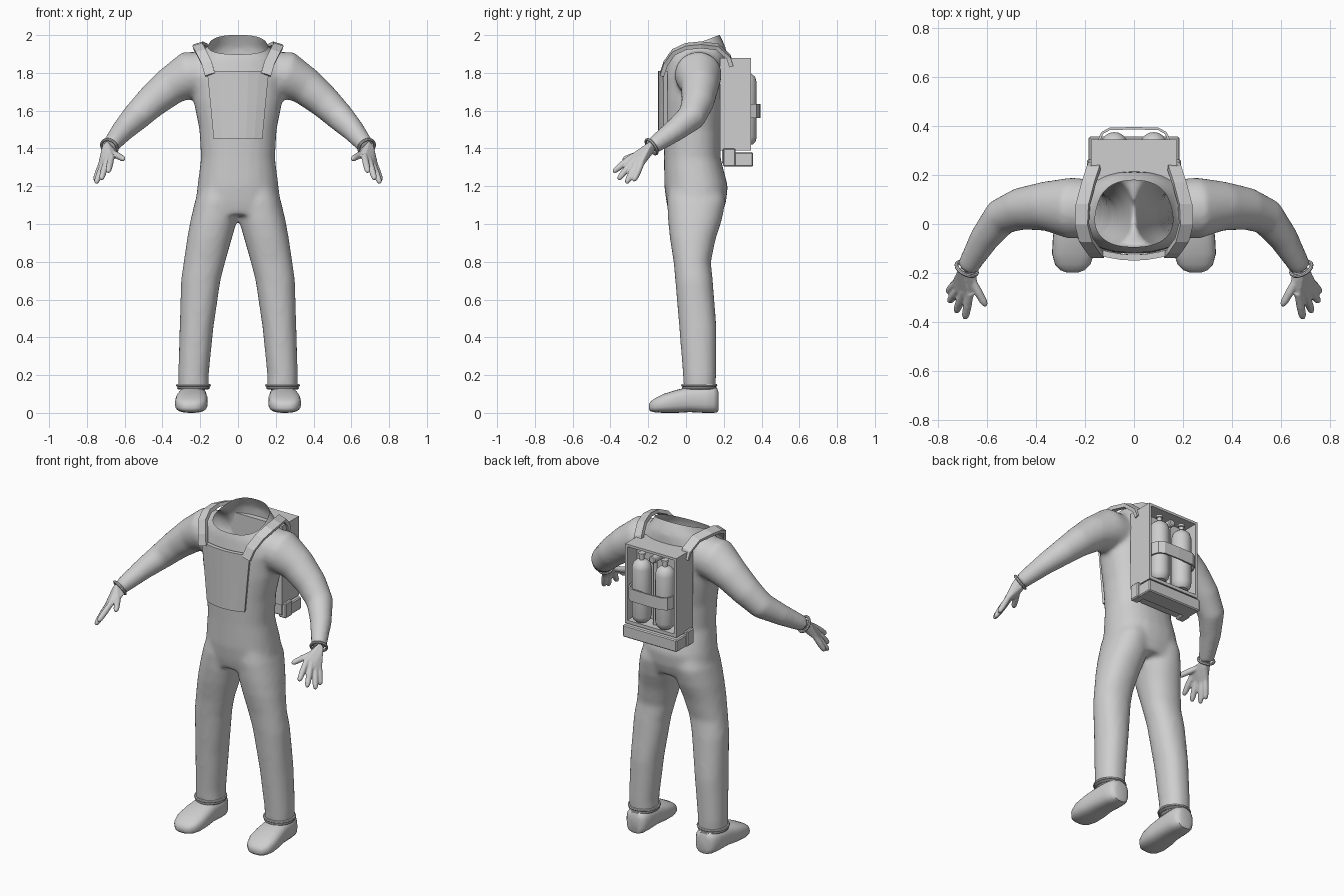
import bpy, bmesh
from math import cos, sin, pi, radians
from mathutils import Vector as V

cube = bpy.data.objects.get("Cube")
if cube:
    bpy.data.objects.remove(cube)

suit = bpy.data.materials.new("light_grey")
suit.use_nodes = True
GREY = (0.62, 0.62, 0.62, 1)
suit.diffuse_color = GREY
suit.node_tree.nodes["Principled BSDF"].inputs["Base Color"].default_value = GREY


def ring(c, u, v, p=2.0, n=24):
    """Superellipse around c with half axes u and v."""
    f = lambda t: abs(t) ** (2 / p) * (1 if t >= 0 else -1)
    return [V(c) + V(u) * f(cos(2 * pi * i / n)) + V(v) * f(sin(2 * pi * i / n)) for i in range(n)]


def loft(bm, rings):
    """Closed skin over a list of rings."""
    rows = [[bm.verts.new(p) for p in r] for r in rings]
    n = len(rows[0])
    for a, b in zip(rows, rows[1:]):
        for i in range(n):
            bm.faces.new((a[i], a[(i + 1) % n], b[(i + 1) % n], b[i]))
    bm.faces.new(rows[0][::-1])
    bm.faces.new(rows[-1])


def tube(bm, path, n=24, side=1):
    """Round tube through (x, y, z, radius) points."""
    pts = [V((p[0] * side, p[1], p[2])) for p in path]
    rings = []
    for i, p in enumerate(pts):
        t = (pts[min(i + 1, len(pts) - 1)] - pts[max(i - 1, 0)]).normalized()
        u = t.cross(V((0, 1, 0))).normalized()
        rings.append(ring(p, u * path[i][3], t.cross(u) * path[i][3], n=n))
    loft(bm, rings)


def box(bm, x0, x1, y0, y1, z0, z1):
    geo = bmesh.ops.create_cube(bm, size=1)["verts"]
    for v in geo:
        v.co = ((x0 + x1) / 2 + v.co.x * (x1 - x0), (y0 + y1) / 2 + v.co.y * (y1 - y0),
                (z0 + z1) / 2 + v.co.z * (z1 - z0))


def finish(name, bm, smooth=True, mirror=False):
    bmesh.ops.recalc_face_normals(bm, faces=bm.faces)
    me = bpy.data.meshes.new(name)
    bm.to_mesh(me)
    bm.free()
    me.materials.append(suit)
    if smooth:
        me.shade_smooth()
        me.set_sharp_from_angle(angle=radians(40))
    ob = bpy.data.objects.new(name, me)
    bpy.context.scene.collection.objects.link(ob)
    if mirror:
        ob.modifiers.new("mirror", "MIRROR")
    return ob


def fuse(ob, voxel, rounds):
    """Blend overlapping skins into one surface."""
    r = ob.modifiers.new("fuse", "REMESH")
    r.mode, r.voxel_size, r.use_smooth_shade = "VOXEL", voxel, True
    s = ob.modifiers.new("soften", "SMOOTH")
    s.factor, s.iterations = 0.5, rounds
    bpy.context.view_layer.update()
    me = bpy.data.meshes.new_from_object(ob.evaluated_get(bpy.context.evaluated_depsgraph_get()))
    ob.modifiers.clear()
    ob.data = me
    if not me.materials:
        me.materials.append(suit)


def sheet(name, rows, thick, mirror=False):
    """Thin plate through a grid of points."""
    bm = bmesh.new()
    g = [[bm.verts.new(p) for p in r] for r in rows]
    for a, b in zip(g, g[1:]):
        for i in range(len(a) - 1):
            bm.faces.new((a[i], a[i + 1], b[i + 1], b[i]))
    ob = finish(name, bm, smooth=False, mirror=mirror)
    s = ob.modifiers.new("thickness", "SOLIDIFY")
    s.thickness, s.offset = thick, 0


# Suit body: torso (z, half width, front, back), legs and arms fused together
torso = [(1.05, .20, -.09, .19), (1.12, .225, -.105, .213), (1.2, .215, -.115, .222),
         (1.35, .196, -.117, .183), (1.5, .205, -.122, .187), (1.65, .235, -.122, .205),
         (1.78, .245, -.117, .215), (1.87, .22, -.103, .215), (1.93, .172, -.085, .212),
         (1.97, .145, -.075, .195), (2.06, .125, -.07, .15)]
legs = [(.12, .155, .315, -.012, .156), (.2, .155, .317, -.016, .16), (.45, .13, .309, -.036, .162),
        (.7, .093, .302, -.057, .142), (.8, .067, .288, -.066, .132), (.92, .033, .27, -.085, .157),
        (1.02, .004, .252, -.096, .19), (1.12, 0, .228, -.1, .21), (1.2, .01, .2, -.09, .19)]
arm = [(.12, .06, 1.80, .115), (.26, .065, 1.79, .125), (.36, .073, 1.728, .101),
       (.46, .062, 1.645, .087), (.54, .03, 1.567, .076), (.61, -.06, 1.495, .061),
       (.68, -.18, 1.41, .044)]
bm = bmesh.new()
loft(bm, [ring((0, (f + b) / 2, z), (w, 0, 0), (0, (b - f) / 2, 0), 2.3) for z, w, f, b in torso])
for side in (1, -1):
    loft(bm, [ring((side * (i + o) / 2, (f + b) / 2, z), ((o - i) / 2, 0, 0), (0, (b - f) / 2, 0), 2.2)
              for z, i, o, f, b in legs])
    tube(bm, arm, side=side)
body = finish("suit_body", bm)
fuse(body, .014, 8)

# Open the slanted neck hole
bm = bmesh.new()
bm.from_mesh(body.data)
bmesh.ops.bisect_plane(bm, geom=bm.verts[:] + bm.edges[:] + bm.faces[:], plane_co=(0, -.075, 1.905),
                       plane_no=(0, -.38, 1), clear_outer=True)
bm.to_mesh(body.data)
bm.free()

# Gloves: palm hull plus tapered fingers
wrist = V((.682, -.19, 1.402))
fingers = [((.672, -.30, 1.345), (.688, -.385, 1.275)), ((.698, -.288, 1.325), (.724, -.358, 1.236)),
           ((.715, -.265, 1.312), (.752, -.316, 1.216)), ((.725, -.24, 1.312), (.757, -.277, 1.228)),
           ((.655, -.24, 1.372), (.603, -.333, 1.342))]
bm = bmesh.new()
spots = [(wrist + V((dx, 0, dz)), .026) for dx, dz in ((.012, .012), (-.014, -.014))]
spots += [(V(k), .018) for k, tip in fingers]
hull = [bm.verts.new(c + V(d) * r * s) for c, r in spots for d in ((1, 0, 0), (0, 1, 0), (0, 0, 1)) for s in (1, -1)]
bmesh.ops.convex_hull(bm, input=hull)
for k, tip in fingers:
    k, tip = V(k), V(tip)
    path = [(*k.lerp(tip, t), r) for t, r in ((-.25, .016), (.4, .018), (.8, .016), (.95, .012), (1.02, .004))]
    tube(bm, path, n=10)
glove = finish("gloves", bm)
fuse(glove, .005, 3)
glove.modifiers.new("mirror", "MIRROR")

# Rolled cuffs at the wrists and ankles
def cuff(name, centre, axis, rx, ry, minor):
    q = V(axis).to_track_quat("Z", "Y")
    bm = bmesh.new()
    n, m = 32, 8
    g = []
    for i in range(n):
        a = 2 * pi * i / n
        g.append([bm.verts.new(V(centre) + q @ V((cos(a) * (rx + minor * cos(b)), sin(a) * (ry + minor * cos(b)),
                  minor * sin(b)))) for b in (2 * pi * j / m for j in range(m))])
    for i in range(n):
        for j in range(m):
            a, b, k = g[i], g[(i + 1) % n], (j + 1) % m
            bm.faces.new((a[j], b[j], b[k], a[k]))
    finish(name, bm, mirror=True)


cuff("wrist_cuffs", (.681, -.182, 1.409), (.06, -.12, -.085), .045, .045, .008)
cuff("ankle_cuffs_upper", (.236, .07, .146), (0, 0, 1), .084, .088, .008)
cuff("ankle_cuffs_lower", (.236, .07, .132), (0, 0, 1), .08, .085, .007)

# Boots: (y, half width, bottom, top)
boot = [(-.197, .025, .02, .045), (-.188, .05, .009, .06), (-.165, .072, .003, .077), (-.12, .086, 0, .1),
        (-.05, .085, 0, .122), (.02, .077, .004, .138), (.1, .074, 0, .142), (.145, .068, 0, .14),
        (.165, .054, .003, .13), (.172, .035, .015, .11)]
bm = bmesh.new()
loft(bm, [ring((.243 - y * .04, y, (a + b) / 2), (w, 0, 0), (0, 0, (b - a) / 2), 2.8) for y, w, a, b in boot])
finish("boots", bm, mirror=True)

# Chest bib, gently curved, with shoulder straps
sheet("chest_bib", [[(w * t, -.137 + .028 * t * t, z) for t in (-1, -.67, -.33, 0, .33, .67, 1)]
                    for z, w in ((1.45, .125), (1.63, .142), (1.81, .16))], .024)
strap = [(.148, -.128, 1.79), (.165, -.108, 1.85), (.195, -.065, 1.91), (.212, 0, 1.94),
         (.208, .08, 1.948), (.185, .165, 1.938), (.165, .225, 1.885), (.16, .24, 1.84)]
sheet("shoulder_straps", [[(x - .026, y, z + .008), (x + .026, y, z - .008)] for x, y, z in strap], .022, True)

# Backpack: tray open to the rear, base and clamps
bm = bmesh.new()
box(bm, -.175, .175, .18, .25, 1.39, 1.88)
for s in (-1, 1):
    box(bm, *sorted((s * .16, s * .175)), .24, .345, 1.39, 1.88)
box(bm, -.165, .165, .24, .345, 1.865, 1.88)
box(bm, -.165, .165, .24, .345, 1.39, 1.41)
finish("backpack_tray", bm, smooth=False)
bm = bmesh.new()
box(bm, -.185, .185, .25, .356, 1.305, 1.38)
box(bm, -.17, .17, .19, .26, 1.32, 1.4)
for s in (-1, 1):
    box(bm, *sorted((s * .14, s * .192)), .195, .262, 1.305, 1.4)
base = finish("backpack_base", bm, smooth=False)
bev = base.modifiers.new("bevel", "BEVEL")
bev.width, bev.segments = .006, 1

# Air tanks with valves, feed pipe and gauge
bm = bmesh.new()
profile = [(1.42, .035), (1.435, .05), (1.46, .056), (1.75, .056), (1.778, .048), (1.795, .03),
           (1.8, .014), (1.825, .014), (1.826, .02), (1.84, .02)]
loft(bm, [ring((.08, .318, z), (r, 0, 0), (0, r, 0)) for z, r in profile])
finish("air_tanks", bm, mirror=True)
bm = bmesh.new()
loft(bm, [ring((0, .30, z), (.012, 0, 0), (0, .012, 0), n=12) for z in (1.4, 1.82)])
loft(bm, [ring((0, y, 1.82), (r, 0, 0), (0, 0, r), n=16) for y, r in ((.25, .022), (.33, .022), (.335, .016))])
finish("feed_pipe_and_gauge", bm)

# Retaining band around the tanks
band = [(-.15, .25), (-.142, .34), (-.13, .37), (-.1, .387), (0, .39), (.1, .387), (.13, .37), (.142, .34), (.15, .25)]
sheet("tank_band", [[(x, y, 1.56), (x, y, 1.635)] for x, y in band], .01)
